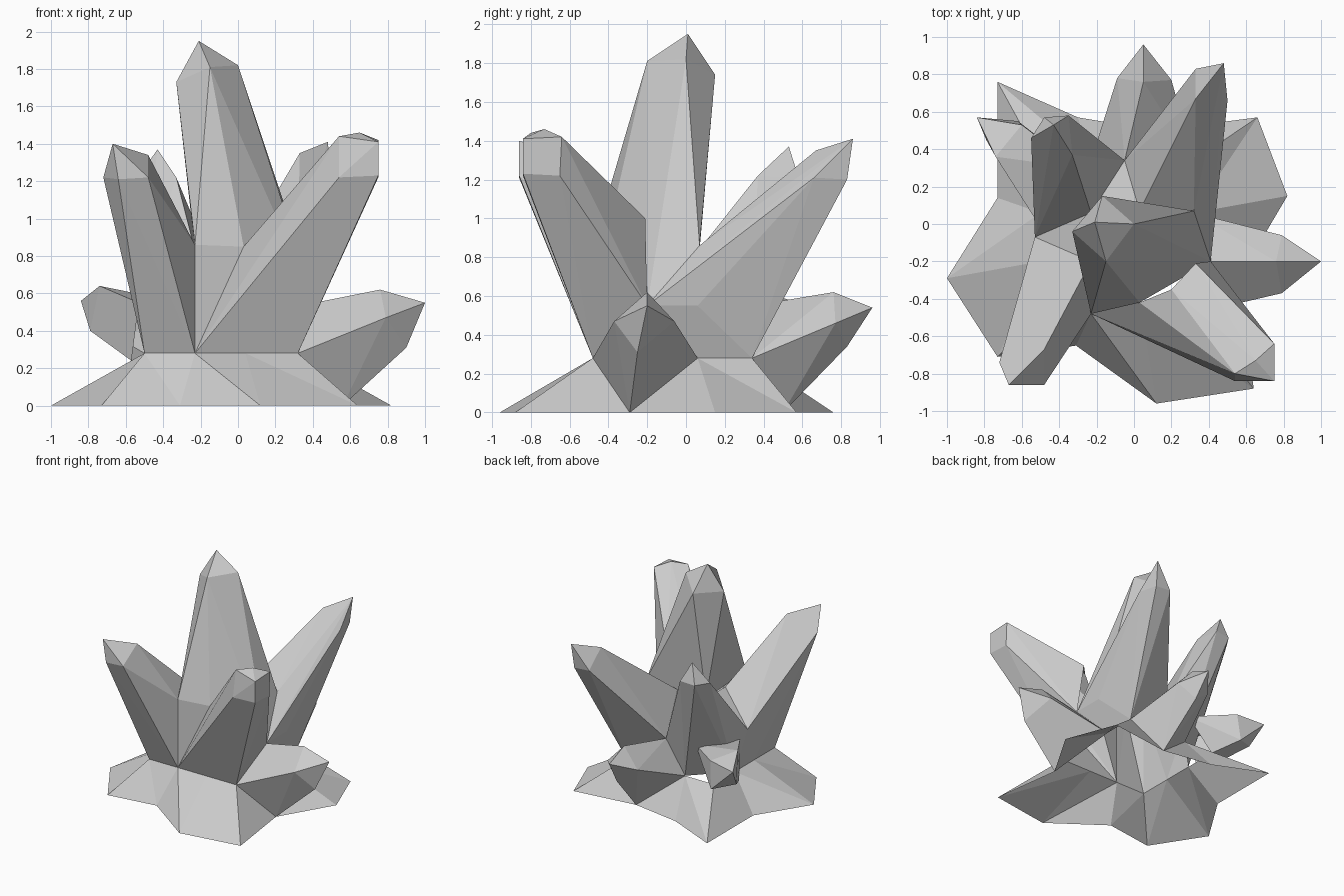
import bpy, bmesh

if "Cube" in bpy.data.objects:
    bpy.data.objects.remove(bpy.data.objects["Cube"])


def finish(name, bm):
    bmesh.ops.recalc_face_normals(bm, faces=bm.faces)
    mesh = bpy.data.meshes.new(name)
    bm.to_mesh(mesh)
    bm.free()
    obj = bpy.data.objects.new(name, mesh)
    bpy.context.collection.objects.link(obj)


def crystal(name, tip, root):
    """Faceted hull around root and tip points, left open where it joins the rock."""
    bm = bmesh.new()
    tips = [bm.verts.new(p) for p in tip]
    for p in root:
        bm.verts.new(p)
    bmesh.ops.convex_hull(bm, input=bm.verts)
    inner = [f for f in bm.faces if not any(v in tips for v in f.verts)]
    bmesh.ops.delete(bm, geom=inner, context='FACES')
    bmesh.ops.delete(bm, geom=[v for v in bm.verts if not v.link_faces], context='VERTS')
    bmesh.ops.dissolve_limit(bm, angle_limit=0.02, verts=bm.verts, edges=bm.edges)
    finish(name, bm)


def panels(name, faces):
    bm = bmesh.new()
    for f in faces:
        bm.faces.new([bm.verts.new(p) for p in f])
    bmesh.ops.remove_doubles(bm, verts=bm.verts, dist=0.001)
    finish(name, bm)


# Square of twelve points where the skirt meets the core: four per side
X, Y = (-.5, -.23, .04, .32), (-.48, -.2, .06, .34)
order = [(0, 0), (1, 0), (2, 0), (3, 0), (3, 1), (3, 2),
         (3, 3), (2, 3), (1, 3), (0, 3), (0, 2), (0, 1)]
R = [(X[i], Y[j], .28) for i, j in order]
outer = [(-.73, -.71, 0), (-.31, -.65, 0), (.12, -.96, 0), (.64, -.88, 0), (.56, -.29, 0),
         (.82, .15, 0), (.66, .57, 0), (.12, .5, 0), (-.3, .57, 0), (-.73, .76, 0),
         (-.73, .14, 0), (-1, -.29, 0)]

# Shared joints between neighbouring crystals
front_l, front_m = (-.23, -.48, .86), (.03, -.42, .85)
right_f, right_m, right_b = (.41, -.2, .55), (.41, .06, .55), (.32, .07, .86)
back_l, back_m = (-.23, .06, .83), (.03, .07, .84)
left_m, left_t = (-.53, -.07, .6), (-.23, -.2, .83)
back_low = (-.05, .34, .55)

# Rock skirt; short crystals replace it above outer points 4 and 7
skirt = []
for i in range(12):
    j = (i + 1) % 12
    if i in (4, 7):
        skirt.append((outer[i], outer[j], R[j]))
    elif j in (4, 7):
        skirt.append((R[i], outer[i], outer[j]))
    else:
        skirt += [(R[i], outer[i], outer[j]), (R[i], outer[j], R[j])]
panels("rock_skirt", skirt)

# Core rock showing between the crystals
panels("rock_core", [
    (R[1], front_m, front_l),
    (R[3], R[5], right_m, right_f), (R[5], R[6], right_m), (right_f, right_m, right_b),
    (R[6], R[8], back_low), (R[6], back_low, right_m),
    (back_low, back_l, back_m), (R[8], back_l, back_low),
    (R[10], R[11], left_m), (left_m, left_t, back_l)])

# Tall crystals
crystal("centre_crystal",
        [(-.21, .01, 1.95), (-.33, -.04, 1.73), (-.17, .15, 1.74), (0, 0, 1.82), (-.15, -.2, 1.81)],
        [front_l, front_m, right_f, right_b, back_l, back_m])
crystal("front_left_crystal",
        [(-.67, -.86, 1.4), (-.48, -.67, 1.34), (-.48, -.86, 1.22), (-.64, -.86, 1.21),
         (-.72, -.74, 1.22)],
        [R[0], R[1], R[11], front_l, left_m, left_t])
crystal("front_right_crystal",
        [(.65, -.73, 1.46), (.54, -.8, 1.44), (.75, -.64, 1.42), (.75, -.84, 1.41),
         (.54, -.84, 1.22), (.75, -.65, 1.22), (.75, -.84, 1.23)],
        [R[1], R[3], right_f, front_m, (.33, -.21, 1.0), (.2, -.35, 1.03)])
crystal("back_right_crystal",
        [(.48, .86, 1.41), (.33, .67, 1.35), (.5, .66, 1.21), (.47, .83, 1.2), (.33, .83, 1.21)],
        [R[6], right_f, right_m, right_b, back_m, back_low])
crystal("back_left_crystal",
        [(-.43, .53, 1.37), (-.55, .46, 1.2), (-.48, .57, 1.2), (-.35, .58, 1.21), (-.33, .37, 1.22)],
        [R[8], R[10], left_m, back_l, back_low])

# Short crystals low on the rock
crystal("right_short_crystal",
        [(1, -.2, .55), (.79, -.06, .47), (.79, -.37, .47), (.76, -.2, .62), (.9, -.25, .31)],
        [outer[4], R[3], R[5], right_f])
crystal("back_short_crystal",
        [(.05, .96, .54), (-.09, .78, .46), (.2, .77, .46), (.05, .76, .62), (.07, .83, .34)],
        [outer[7], R[6], R[8], back_low])
crystal("left_short_crystal",
        [(-.84, .57, .56), (-.74, .36, .64), (-.79, .45, .4), (-.6, .53, .58), (-.62, .55, .35)],
        [R[10], R[9], (-.57, .1, .24), (-.53, .03, .55), (-.3, .3, .55)])
